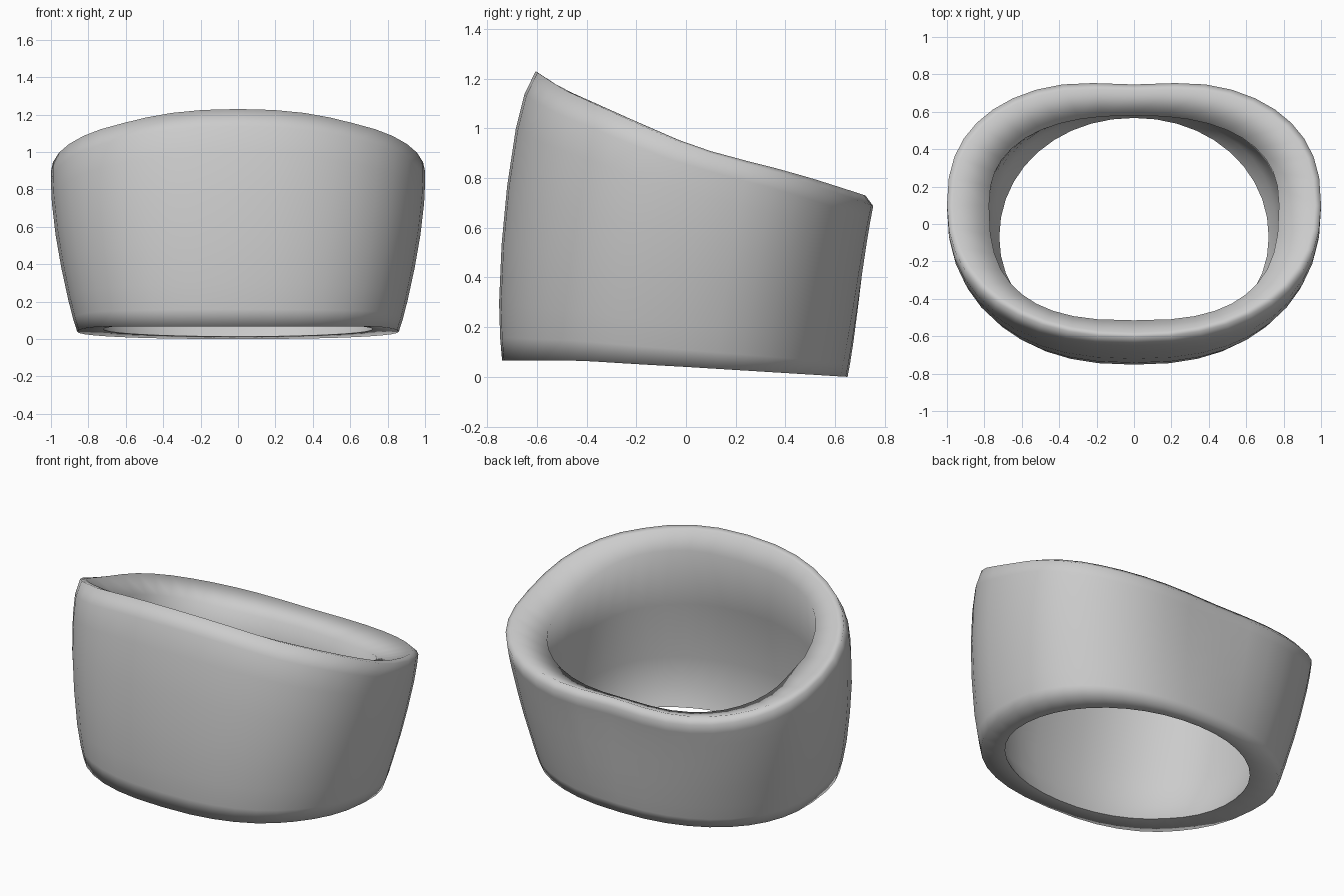
import bpy, bmesh, math

if "Cube" in bpy.data.objects:
    bpy.data.objects.remove(bpy.data.objects["Cube"])

SEG = 40

# swept top edge seen from the side (y, z): high at the front, low at the back
TOP = [(-0.61, 1.233), (-0.5, 1.162), (-0.37, 1.105), (-0.2, 1.03), (0.0, 0.945),
       (0.14, 0.9), (0.35, 0.846), (0.5, 0.803), (0.65, 0.754), (0.78, 0.71)]


def rim_z(y):
    for (y0, z0), (y1, z1) in zip(TOP, TOP[1:]):
        if y <= y1:
            return z0 + (z1 - z0) * (y - y0) / (y1 - y0)
    return TOP[-1][1]


def base_z(y):
    # underside: level at the front, falling towards the back
    return min(0.066, 0.04 - 0.0615 * y)


def outline(a, yw, front, back, nf, nb, dip=0.0):
    """Rounded oval: half width a, widest at yw, own curvature front and back."""
    pts = []
    for i in range(SEG):
        t = 2 * math.pi * i / SEG
        s, c = math.sin(t), -math.cos(t)          # i = 0 is the front centre
        n, b = (nf, yw - front) if c < 0 else (nb, back - yw)
        x = a * math.copysign(abs(s) ** (2 / n), s)
        y = yw + b * math.copysign(abs(c) ** (2 / n), c)
        if c > 0:
            y -= dip * math.exp(-(x / 0.3) ** 2)
        pts.append((x, y))
    return pts


def mix(p, q, t):
    return p + (q - p) * t


def frontness(i):
    return math.cos(2 * math.pi * i / SEG)


rim = outline(1.0, 0.1, -0.605, 0.78, 2.25, 2.45, 0.034)
base = outline(0.86, 0.0, -0.74, 0.65, 2.25, 2.25)
opening = outline(0.775, 0.1, -0.515, 0.58, 2.7, 2.4)
hole = outline(0.72, -0.07, -0.65, 0.567, 2.1, 2.05)
top = [rim_z(y) - 0.016 * (1 - frontness(i)) for i, (x, y) in enumerate(rim)]
bottom = [base_z(y) for x, y in base]
rings = []

# outer wall: height fraction, half width, widest y, front y, back y
for t, a, yw, f, b in [(0.0, 0.86, 0.0, -0.74, 0.65),
                       (0.08, 0.882, 0.0, -0.748, 0.663),
                       (0.2, 0.908, 0.0, -0.752, 0.68),
                       (0.4, 0.945, 0.02, -0.742, 0.705),
                       (0.6, 0.975, 0.04, -0.72, 0.728),
                       (0.8, 0.995, 0.07, -0.685, 0.752),
                       (0.92, 1.0, 0.09, -0.65, 0.768)]:
    pts = outline(a, yw, f, b, 2.38, mix(2.25, 2.45, t), 0.034 * t)
    rings.append([(x, y, mix(bottom[i], top[i], t)) for i, (x, y) in enumerate(pts)])

# rim edge and its softened lip
rings.append([(x, y, top[i]) for i, (x, y) in enumerate(rim)])
lip = outline(0.968, 0.1, -0.58, 0.748, 2.2, 2.45, 0.032)
lip_z = [rim_z(y) - 0.005 * (1 - abs(frontness(i))) for i, (x, y) in enumerate(lip)]
rings.append([(x, y, lip_z[i]) for i, (x, y) in enumerate(lip)])

# opening edge at the end of the inward sloping band
open_z = []
for i, (x, y) in enumerate(opening):
    c = frontness(i)
    open_z.append(lip_z[i] - 0.06 - (0.05 * c * c if c > 0 else 0.0))
OPEN = len(rings)
rings.append([(x, y, open_z[i]) for i, (x, y) in enumerate(opening)])

# inner wall, leaning forward under the front lip and drawn in at the base
for t, a, yw, f, b in [(0.35, 0.79, 0.06, -0.61, 0.60),
                       (0.7, 0.785, 0.0, -0.67, 0.605),
                       (0.88, 0.76, -0.04, -0.675, 0.59)]:
    pts = outline(a, yw, f, b, 2.3, 2.25)
    rings.append([(x, y, mix(open_z[i], base_z(y), t)) for i, (x, y) in enumerate(pts)])

# lower hole edge
HOLE = len(rings)
rings.append([(x, y, base_z(y) + 0.008) for x, y in hole])

# skin the rings into one closed band
bm = bmesh.new()
loops = [[bm.verts.new(p) for p in r] for r in rings]
for k in range(len(loops)):
    lo, hi = loops[k], loops[(k + 1) % len(loops)]
    for i in range(SEG):
        j = (i + 1) % SEG
        bm.faces.new((lo[i], lo[j], hi[j], hi[i])).smooth = True
bmesh.ops.recalc_face_normals(bm, faces=bm.faces)

# crisp edge only around the lower hole
for i in range(SEG):
    bm.edges.get((loops[HOLE][i], loops[HOLE][(i + 1) % SEG])).smooth = False

mesh = bpy.data.meshes.new("ring_shell")
bm.to_mesh(mesh)
bm.free()
mat = bpy.data.materials.new("light_grey")
mat.diffuse_color = (0.6, 0.6, 0.6, 1)
mat.use_nodes = True
mat.node_tree.nodes["Principled BSDF"].inputs["Base Color"].default_value = mat.diffuse_color
mesh.materials.append(mat)
shell = bpy.data.objects.new("ring_shell", mesh)
bpy.context.collection.objects.link(shell)
